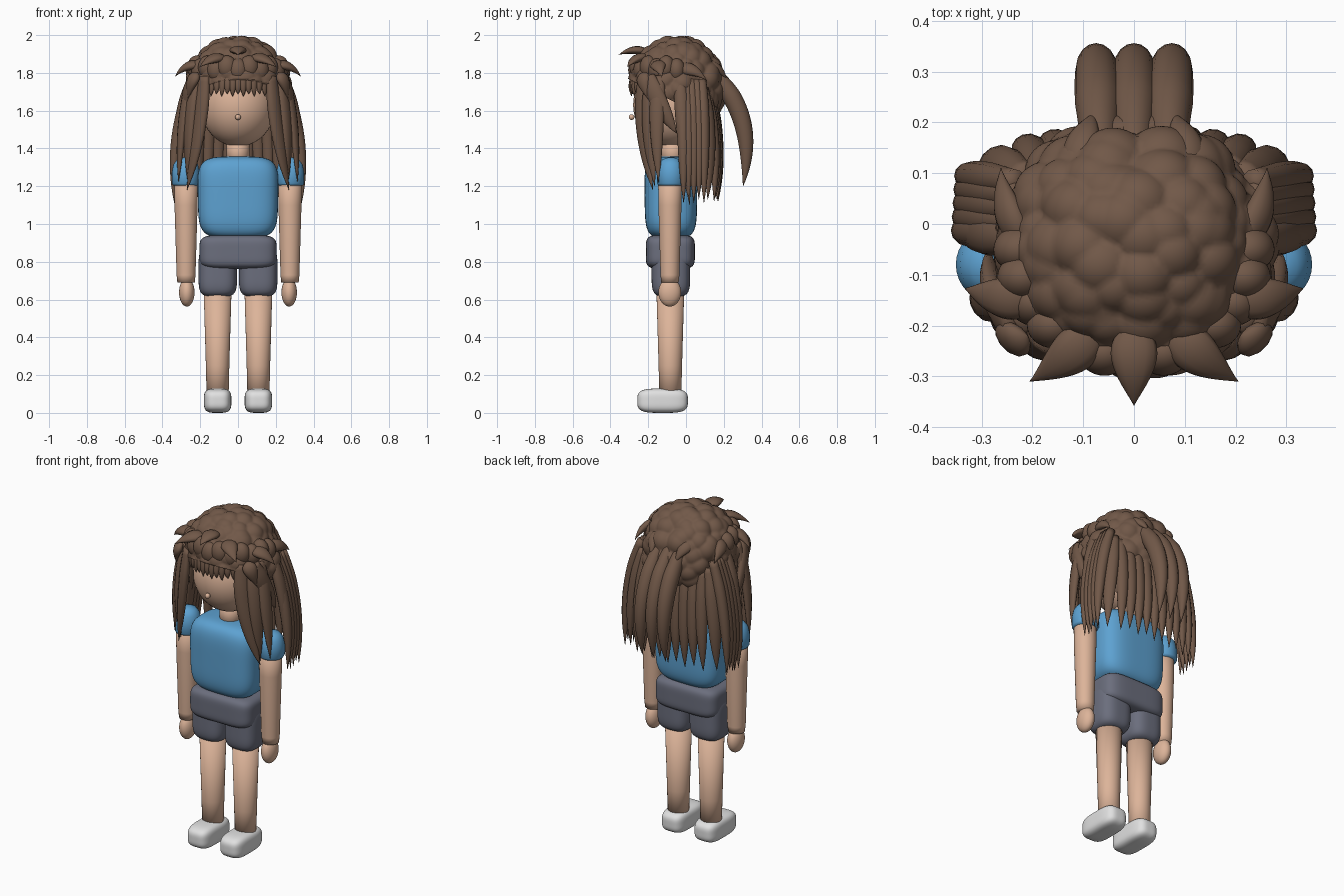
import bpy, bmesh, math
from mathutils import Vector, Matrix, noise

old = bpy.data.objects.get("Cube")
if old:
    bpy.data.objects.remove(old, do_unlink=True)


def material(name, r, g, b):
    m = bpy.data.materials.new(name)
    m.use_nodes = True
    m.diffuse_color = (r, g, b, 1)
    m.node_tree.nodes["Principled BSDF"].inputs["Base Color"].default_value = (r, g, b, 1)
    return m


SKIN = material("skin", 0.72, 0.455, 0.32)
HAIR = material("brown_hair", 0.165, 0.098, 0.065)
BLUE = material("blue_shirt", 0.11, 0.36, 0.64)
GREY = material("grey_shorts", 0.147, 0.156, 0.205)
WHITE = material("white_shoe", 0.75, 0.75, 0.75)


def finish(name, bm, mat):
    bmesh.ops.recalc_face_normals(bm, faces=bm.faces)
    for f in bm.faces:
        f.smooth = True
    me = bpy.data.meshes.new(name)
    bm.to_mesh(me)
    bm.free()
    me.materials.append(mat)
    ob = bpy.data.objects.new(name, me)
    bpy.context.collection.objects.link(ob)


def pillow(name, lo, hi, plan, side, mat, taper=1.0):
    """Soft box between two corners; plan and side set how square it is, taper scales its foot."""
    lo, hi = Vector(lo), Vector(hi)
    bm = bmesh.new()
    bmesh.ops.create_cube(bm, size=2)
    bmesh.ops.subdivide_edges(bm, edges=bm.edges[:], cuts=19, use_grid_fill=True)
    for v in bm.verts:
        x, y, z = map(abs, v.co)
        k = ((x ** plan + y ** plan) ** (side / plan) + z ** side) ** (-1 / side)
        p = v.co * k
        w = 1 + (taper - 1) * (1 - p.z) / 2
        v.co = (lo + hi) / 2 + Vector((p.x * w, p.y * w, p.z)) * (hi - lo) / 2
    finish(name, bm, mat)


def add_ball(bm, centre, radii):
    mtx = Matrix.Translation(centre) @ Matrix.Diagonal((*radii, 1))
    bmesh.ops.create_uvsphere(bm, u_segments=32, v_segments=20, radius=1, matrix=mtx)


def ball(name, centre, radii, mat):
    bm = bmesh.new()
    add_ball(bm, centre, radii)
    finish(name, bm, mat)


def bridge(bm, rings):
    """Skin a row of vertex rings and close both ends."""
    for a, b in zip(rings, rings[1:]):
        for i in range(len(a)):
            j = (i + 1) % len(a)
            bm.faces.new((a[i], a[j], b[j], b[i]))
    bm.faces.new(rings[0])
    bm.faces.new(rings[-1])


def lathe(name, x, y, profile, mat):
    """Closed round part from (radius, height) pairs."""
    bm = bmesh.new()
    angles = [math.tau * i / 32 for i in range(32)]
    bridge(bm, [[bm.verts.new((x + r * math.cos(a), y + r * math.sin(a), z)) for a in angles]
                for r, z in profile])
    finish(name, bm, mat)


def lock(bm, p0, p1, p2, width, thick, outward, leaf=False, steps=18, sides=12):
    """Tapered strand through three points, wide across the outward direction."""
    p0, p1, p2, outward = map(Vector, (p0, p1, p2, outward))
    ctrl = 2 * p1 - (p0 + p2) / 2
    rings = []
    for k in range(steps + 1):
        u = k / steps
        c = p0 * (1 - u) ** 2 + ctrl * 2 * u * (1 - u) + p2 * u * u
        t = ((ctrl - p0) * (1 - u) + (p2 - ctrl) * u).normalized()
        side = t.cross(outward).normalized()
        nrm = side.cross(t)
        r = math.sin(math.pi * u ** 0.7) if leaf else min(1, 0.75 + u) * (1 - u ** 4)
        r = max(r, 0.02)
        rings.append([bm.verts.new(c + side * width * r * math.cos(a) + nrm * thick * r * math.sin(a))
                      for a in (math.tau * i / sides for i in range(sides))])
    bridge(bm, rings)


# Body and clothes
pillow("shirt_body", (-0.217, -0.222, 0.925), (0.217, 0.062, 1.357), 3.4, 4.5, BLUE, 0.96)
pillow("shorts_waist", (-0.204, -0.213, 0.762), (0.204, 0.047, 0.943), 4.5, 5, GREY)
lathe("neck", 0, -0.07, [(0.06, 1.30), (0.06, 1.46)], SKIN)

# Limbs
for s, tag in ((1, "left"), (-1, "right")):
    pillow(tag + "_shoe", (s * 0.108 - 0.073, -0.258, 0), (s * 0.108 + 0.073, 0.01, 0.129), 3.6, 3.6, WHITE)
    lathe(tag + "_leg", s * 0.108, -0.083, [(0.058, 0.08), (0.062, 0.25), (0.074, 0.66)], SKIN)
    pillow(tag + "_shorts_leg", (s * 0.107 - 0.102, -0.182, 0.615), (s * 0.107 + 0.102, 0.022, 0.88),
           3, 4.5, GREY)
    lathe(tag + "_arm", s * 0.275, -0.085, [(0.046, 0.69), (0.05, 0.73), (0.061, 1.1), (0.063, 1.28)], SKIN)
    ball(tag + "_hand", (s * 0.271, -0.086, 0.638), (0.041, 0.06, 0.075), SKIN)
    lathe(tag + "_sleeve", s * 0.277, -0.08,
          [(0.066, 1.203), (0.073, 1.215), (0.074, 1.27), (0.065, 1.315), (0.045, 1.342), (0.015, 1.352)], BLUE)

# Head
ball("head", (0, -0.075, 1.63), (0.2, 0.205, 0.22), SKIN)
ball("nose", (0, -0.288, 1.566), (0.015, 0.015, 0.015), SKIN)

# Bumpy hair cap, cut higher over the face than at the nape
bm = bmesh.new()
bmesh.ops.create_icosphere(bm, subdivisions=6, radius=1)
for v in bm.verts:
    near = noise.voronoi(v.co * 3.6)[0][0]
    bump = 1.02 - 0.13 * near ** 2
    v.co = Vector((0, -0.047, 1.72)) + v.co * bump * Vector((0.283, 0.264, 0.278))
cut = bmesh.ops.bisect_plane(bm, geom=bm.verts[:] + bm.edges[:] + bm.faces[:],
                             plane_co=(0, -0.3, 1.765), plane_no=(0, 0.5, 1), clear_inner=True)
bmesh.ops.holes_fill(bm, edges=[e for e in bm.edges if e.is_boundary], sides=0)
# Scalloped clumps around the brow
for i in range(13):
    a = math.radians(-90 + (i - 6) * 15)
    add_ball(bm, (0.225 * math.cos(a), -0.05 + 0.21 * math.sin(a), 1.815 + 0.015 * (i % 2)),
             (0.052, 0.046, 0.062))
finish("hair_cap", bm, HAIR)

# Short fringe above the eyes
bm = bmesh.new()
for i in range(11):
    x = (i - 5) * 0.028
    y = -0.075 - math.sqrt(0.215 ** 2 - x * x)
    lock(bm, (x, y + 0.02, 1.80), (x, y, 1.74), (x * 1.03, y, 1.675 + 0.012 * (i % 2)),
         0.02, 0.014, (x, -0.2, 0))
finish("hair_fringe", bm, HAIR)

# Long curtain: a row across the back and a bunch at each side
bm = bmesh.new()
for i in range(-4, 5):
    x = i * 0.052
    drop = 0.02 * (i % 2)
    back = 0.17 - 0.5 * x * x
    lock(bm, (x * 0.9, back - 0.04, 1.70), (x, back, 1.42), (x * 1.05, back, 1.12 + drop),
         0.036, 0.03, (x, 0.6, 0))
for s in (1, -1):
    for i in range(5):
        y = -0.025 + i * 0.027
        lock(bm, (s * 0.235, y, 1.76), (s * (0.322 - 0.002 * i), y + 0.01, 1.46),
             (s * 0.337, y + 0.012, 1.11 + 0.02 * (i % 2)), 0.033, 0.032, (s, 0, 0))
    lock(bm, (s * 0.22, 0.09, 1.72), (s * 0.27, 0.12, 1.44), (s * 0.285, 0.115, 1.13),
         0.042, 0.03, (s, 0.8, 0))
finish("hair_curtain", bm, HAIR)

# Front side locks framing the face
bm = bmesh.new()
for s in (1, -1):
    lock(bm, (s * 0.18, -0.225, 1.78), (s * 0.208, -0.228, 1.50), (s * 0.27, -0.175, 1.18),
         0.046, 0.026, (s, -1, 0))
    lock(bm, (s * 0.22, -0.18, 1.78), (s * 0.255, -0.195, 1.52), (s * 0.262, -0.165, 1.20),
         0.044, 0.026, (s, -0.6, 0))
    lock(bm, (s * 0.24, -0.14, 1.78), (s * 0.29, -0.155, 1.55), (s * 0.315, -0.145, 1.22),
         0.042, 0.026, (s, -0.3, 0))
    lock(bm, (s * 0.24, -0.20, 1.78), (s * 0.275, -0.14, 1.64), (s * 0.285, -0.05, 1.48),
         0.05, 0.026, (s, -0.3, 0))
    lock(bm, (s * 0.24, -0.03, 1.78), (s * 0.315, -0.015, 1.50), (s * 0.335, 0.02, 1.10),
         0.038, 0.028, (s, 0, 0))
finish("hair_side_locks", bm, HAIR)

# Three thick curved locks down the back
bm = bmesh.new()
for i in (-1, 0, 1):
    lock(bm, (i * 0.068, 0.14, 1.80), (i * 0.073, 0.298, 1.54), (i * 0.077, 0.302, 1.20),
         0.046, 0.05, (0, 1, 0), steps=24, sides=16)
finish("hair_back_locks", bm, HAIR)

# Leaf-shaped tufts on the cap
bm = bmesh.new()
lock(bm, (0, -0.19, 1.905), (0, -0.275, 1.92), (0, -0.357, 1.895), 0.046, 0.022, (0, -0.3, 1), True)
for s in (1, -1):
    lock(bm, (s * 0.07, -0.20, 1.875), (s * 0.13, -0.26, 1.875), (s * 0.205, -0.31, 1.83),
         0.045, 0.024, (s * 0.3, -0.5, 1), True)
    lock(bm, (s * 0.18, -0.15, 1.84), (s * 0.265, -0.145, 1.835), (s * 0.333, -0.127, 1.78),
         0.042, 0.024, (s * 0.7, -0.2, 1), True)
    lock(bm, (s * 0.21, -0.05, 1.82), (s * 0.25, 0.03, 1.815), (s * 0.262, 0.11, 1.76),
         0.036, 0.024, (s, 0.2, 0.6), True)
    lock(bm, (s * 0.12, 0.09, 1.85), (s * 0.10, 0.165, 1.825), (s * 0.08, 0.218, 1.76),
         0.036, 0.024, (s * 0.3, 1, 0.8), True)
    lock(bm, (s * 0.21, -0.22, 1.80), (s * 0.245, -0.225, 1.75), (s * 0.265, -0.20, 1.66),
         0.04, 0.024, (s, -0.8, 0.2), True)
finish("hair_tufts", bm, HAIR)
